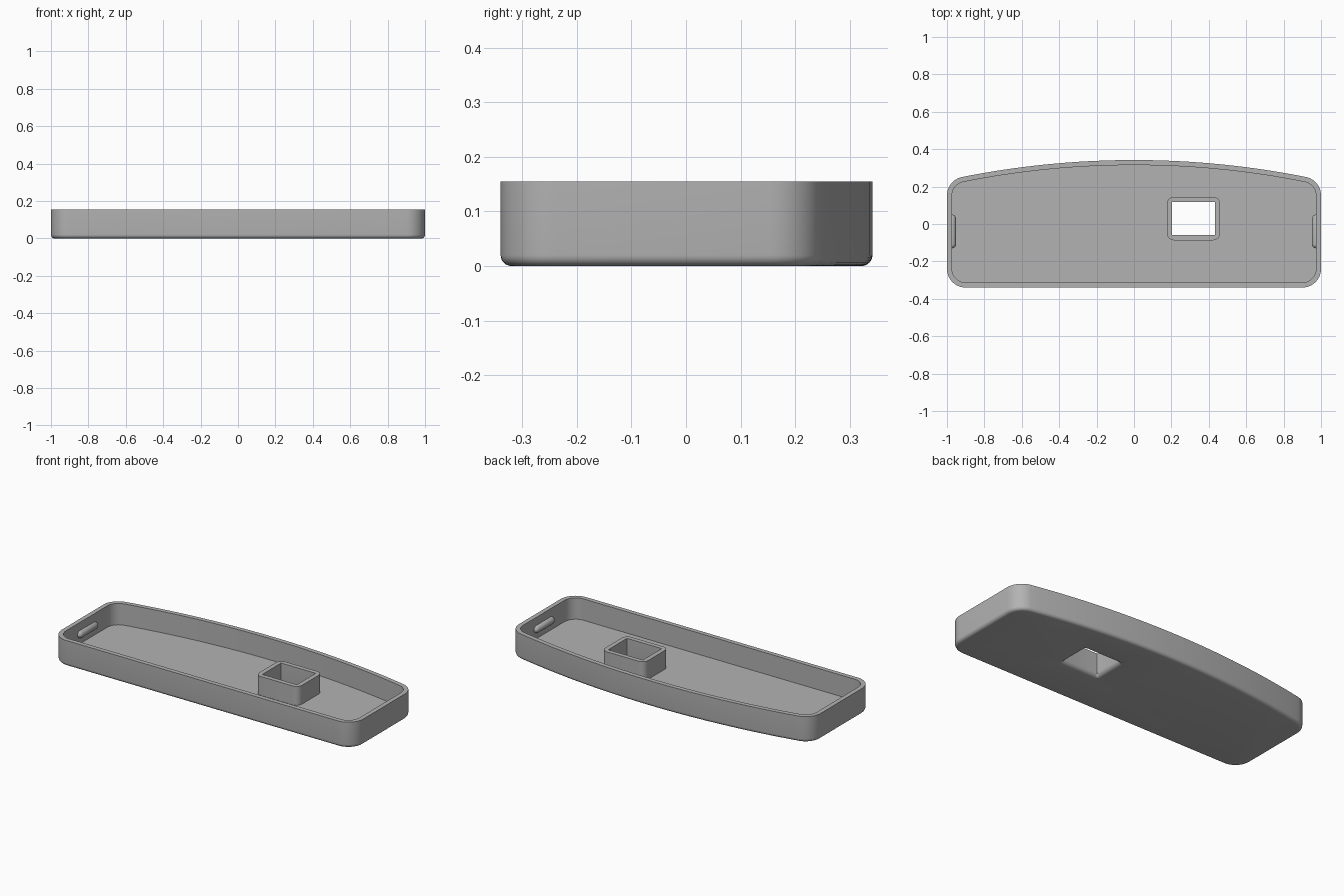
import bpy, bmesh, math
from mathutils import Vector

if "Cube" in bpy.data.objects:
    bpy.data.objects.remove(bpy.data.objects["Cube"])

H, WALL, FLOOR, FILLET = 0.155, 0.027, 0.027, 0.02
grey = bpy.data.materials.new("plain grey")
grey.diffuse_color = (0.45, 0.45, 0.45, 1)
grey.use_nodes = True
grey.node_tree.nodes["Principled BSDF"].inputs["Base Color"].default_value = grey.diffuse_color


def arc(cx, cy, r, a0, a1, n):
    return [(cx + r * math.cos(a0 + (a1 - a0) * i / n),
             cy + r * math.sin(a0 + (a1 - a0) * i / n)) for i in range(n + 1)]


def outline(d):
    """Tray outline with a bowed back edge, inset by d."""
    big, r, cx, front = 4.70, 0.10, 0.90, -0.24
    cy = 0.342 - big
    back = cy + math.sqrt((big - r) ** 2 - cx ** 2)
    a = math.atan2(back - cy, cx)
    pts = arc(cx, front, r - d, -math.pi / 2, 0, 10)
    pts += arc(cx, back, r - d, 0, a, 10)
    pts += arc(0, cy, big - d, a, math.pi - a, 32)[1:-1]
    pts += arc(-cx, back, r - d, math.pi - a, math.pi, 10)
    pts += arc(-cx, front, r - d, math.pi, 1.5 * math.pi, 10)
    return pts


def rounded_rect(x0, x1, y0, y1, r):
    pts = []
    for k, (cx, cy) in enumerate([(x1 - r, y1 - r), (x0 + r, y1 - r),
                                  (x0 + r, y0 + r), (x1 - r, y0 + r)]):
        pts += arc(cx, cy, r, k * math.pi / 2, (k + 1) * math.pi / 2, 8)
    return pts


def socket_ring(d):
    """Window outline grown by d."""
    return rounded_rect(0.203 - d, 0.433 + d, -0.06 - d, 0.118 + d, 0.002 + 1.3 * d)


def ring(bm, pts, z):
    return [bm.verts.new((x, y, z)) for x, y in pts]


def loft(bm, rings):
    for a, b in zip(rings, rings[1:]):
        for i in range(len(a)):
            j = (i + 1) % len(a)
            bm.faces.new((a[i], a[j], b[j], b[i]))


def plate(bm, outer, inner):
    """Flat face between two closed rings."""
    edges = []
    for loop in (outer, inner):
        for i, v in enumerate(loop):
            w = loop[(i + 1) % len(loop)]
            edges.append(bm.edges.get((v, w)) or bm.edges.new((v, w)))
    bmesh.ops.triangle_fill(bm, use_beauty=True, use_dissolve=False, edges=edges)


def finish(bm, name):
    bmesh.ops.recalc_face_normals(bm, faces=bm.faces)
    me = bpy.data.meshes.new(name)
    bm.to_mesh(me)
    bm.free()
    ob = bpy.data.objects.new(name, me)
    me.materials.append(grey)
    bpy.context.collection.objects.link(ob)
    bpy.ops.object.select_all(action='DESELECT')
    ob.select_set(True)
    bpy.context.view_layer.objects.active = ob
    bpy.ops.object.shade_smooth_by_angle(angle=math.radians(35))
    return ob


# Tray with rounded bottom edge, and square socket rising around its window
bm = bmesh.new()
steps = [i / 6 * math.pi / 2 for i in range(7)]
tray = [ring(bm, outline(FILLET * (1 - math.sin(t))), FILLET * (1 - math.cos(t))) for t in steps]
tray += [ring(bm, outline(0), H), ring(bm, outline(WALL), H), ring(bm, outline(WALL), FLOOR)]
loft(bm, tray)
flare = 0.025
socket = [ring(bm, socket_ring(flare * (1 - math.sin(t))), flare * (1 - math.cos(t))) for t in steps]
socket += [ring(bm, socket_ring(0), 0.14), ring(bm, socket_ring(0.027), 0.14),
           ring(bm, socket_ring(0.027), FLOOR)]
loft(bm, socket)
plate(bm, tray[0], socket[0])
plate(bm, tray[-1], socket[-1])
finish(bm, "tray")

# Snap ridges: capsules half sunk into the end walls
for side, name in ((-1, "left_ridge"), (1, "right_ridge")):
    bm = bmesh.new()
    bmesh.ops.create_uvsphere(bm, u_segments=20, v_segments=12, radius=0.022)
    for v in bm.verts:
        x, y, z = v.co
        shift = 0.068 if z > 1e-5 else -0.068
        v.co = Vector((x + side * 0.973, z + shift - 0.04, y + 0.085))
    finish(bm, name)
